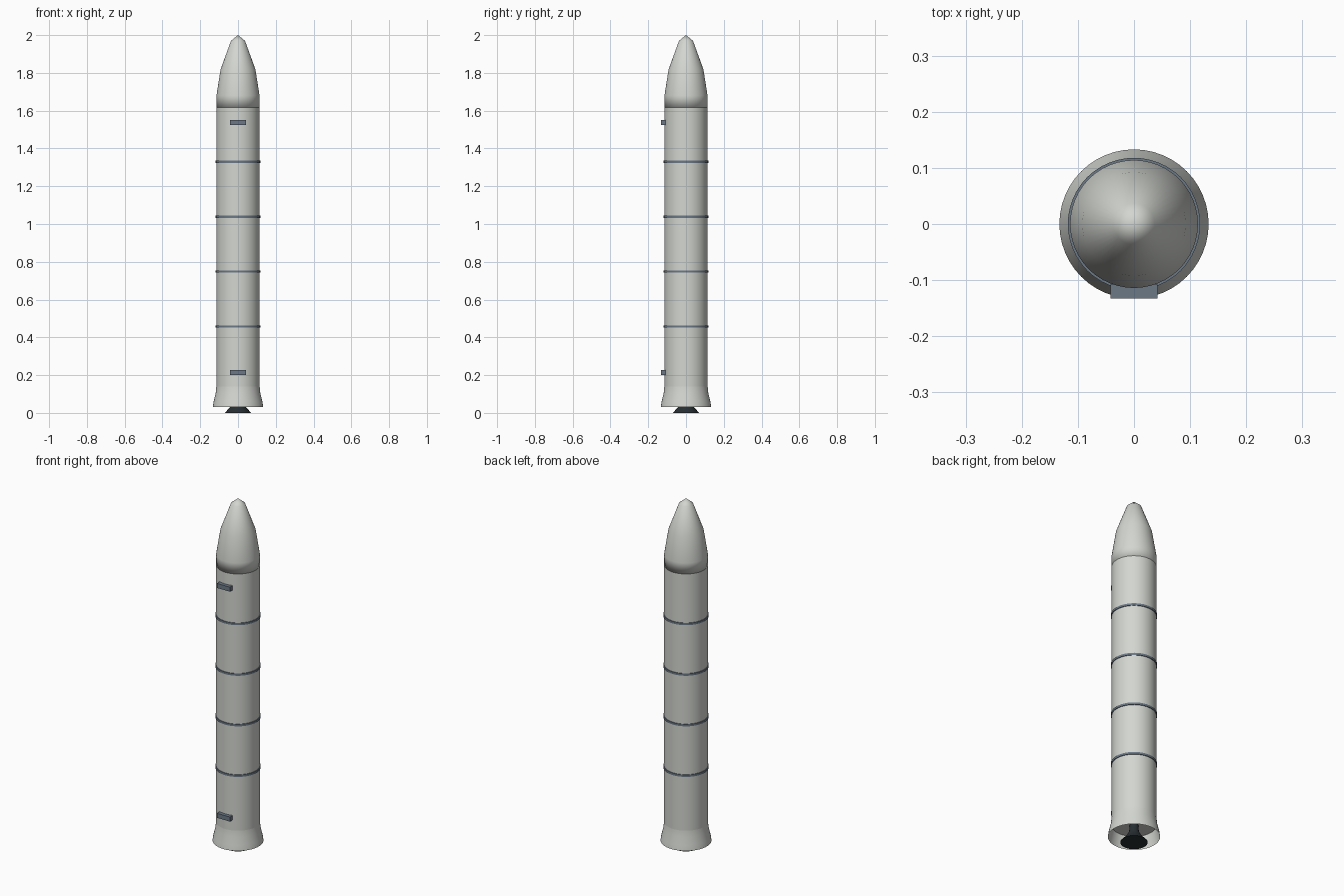
import bpy, bmesh, math

cube = bpy.data.objects.get("Cube")
if cube:
    bpy.data.objects.remove(cube, do_unlink=True)


def material(name, rgb):
    m = bpy.data.materials.new(name)
    m.use_nodes = True
    m.diffuse_color = (*rgb, 1)
    bsdf = next(n for n in m.node_tree.nodes if n.type == 'BSDF_PRINCIPLED')
    bsdf.inputs["Base Color"].default_value = (*rgb, 1)
    return m


WHITE = material("warm white paint", (0.65, 0.67, 0.63))
STEEL = material("blue grey steel", (0.15, 0.19, 0.24))
DARK = material("dark nozzle metal", (0.02, 0.028, 0.032))


def finish(name, bm, mat):
    mesh = bpy.data.meshes.new(name)
    bm.to_mesh(mesh)
    bm.free()
    mesh.materials.append(mat)
    ob = bpy.data.objects.new(name, mesh)
    bpy.context.collection.objects.link(ob)
    return ob


def lathe(name, profile, mat, caps=False, sharp_angle=40, segments=48):
    """Spin a bottom-to-top (radius, height) profile about the z axis."""
    bm = bmesh.new()
    rings = []
    for r, z in profile:
        if r == 0:
            rings.append([bm.verts.new((0, 0, z))] * segments)
        else:
            angles = [math.tau * i / segments for i in range(segments)]
            rings.append([bm.verts.new((r * math.cos(a), r * math.sin(a), z))
                          for a in angles])
    for low, high in zip(rings, rings[1:]):
        for i in range(segments):
            j = (i + 1) % segments
            bm.faces.new(dict.fromkeys((low[i], low[j], high[j], high[i])))
    if caps:
        bm.faces.new(rings[0][::-1])
        if profile[-1][0] > 0:
            bm.faces.new(rings[-1])
    ob = finish(name, bm, mat)
    bpy.ops.object.select_all(action='DESELECT')
    ob.select_set(True)
    bpy.context.view_layer.objects.active = ob
    if sharp_angle >= 180:
        bpy.ops.object.shade_smooth()
    else:
        bpy.ops.object.shade_smooth_by_angle(angle=math.radians(sharp_angle))
    return ob


def box(name, size, centre, mat):
    bm = bmesh.new()
    bmesh.ops.create_cube(bm, size=1)
    bmesh.ops.scale(bm, vec=size, verts=bm.verts)
    bmesh.ops.translate(bm, vec=centre, verts=bm.verts)
    return finish(name, bm, mat)


# Main tube, nose fairing softened around its base edge, and open flared skirt
lathe("body_tube", [(0.114, 0.10), (0.114, 1.617)], WHITE, caps=True)
lathe("nose_fairing", [(0.114, 1.617), (0.114, 1.68), (0.092, 1.82),
                       (0.037, 1.97), (0, 2.0)], WHITE, caps=True, sharp_angle=180)
lathe("aft_skirt", [(0.133, 0.032), (0.129, 0.06), (0.118, 0.105),
                    (0.1145, 0.14)], WHITE)

# Joint bands between the motor segments
for i in range(4):
    z = 0.457 + 0.291 * i
    lathe(f"joint_band_{i + 1}", [(0.118, z - 0.006), (0.118, z + 0.006)],
          STEEL, caps=True)

# Engine nozzle under the skirt
lathe("nozzle", [(0.07, 0), (0.042, 0.03), (0.025, 0.06), (0.022, 0.102)],
      DARK, caps=True)

# Attachment blocks on the front
for label, z in (("lower", 0.214), ("upper", 1.537)):
    box(f"{label}_attachment", (0.083, 0.025, 0.026), (0, -0.1205, z), STEEL)
